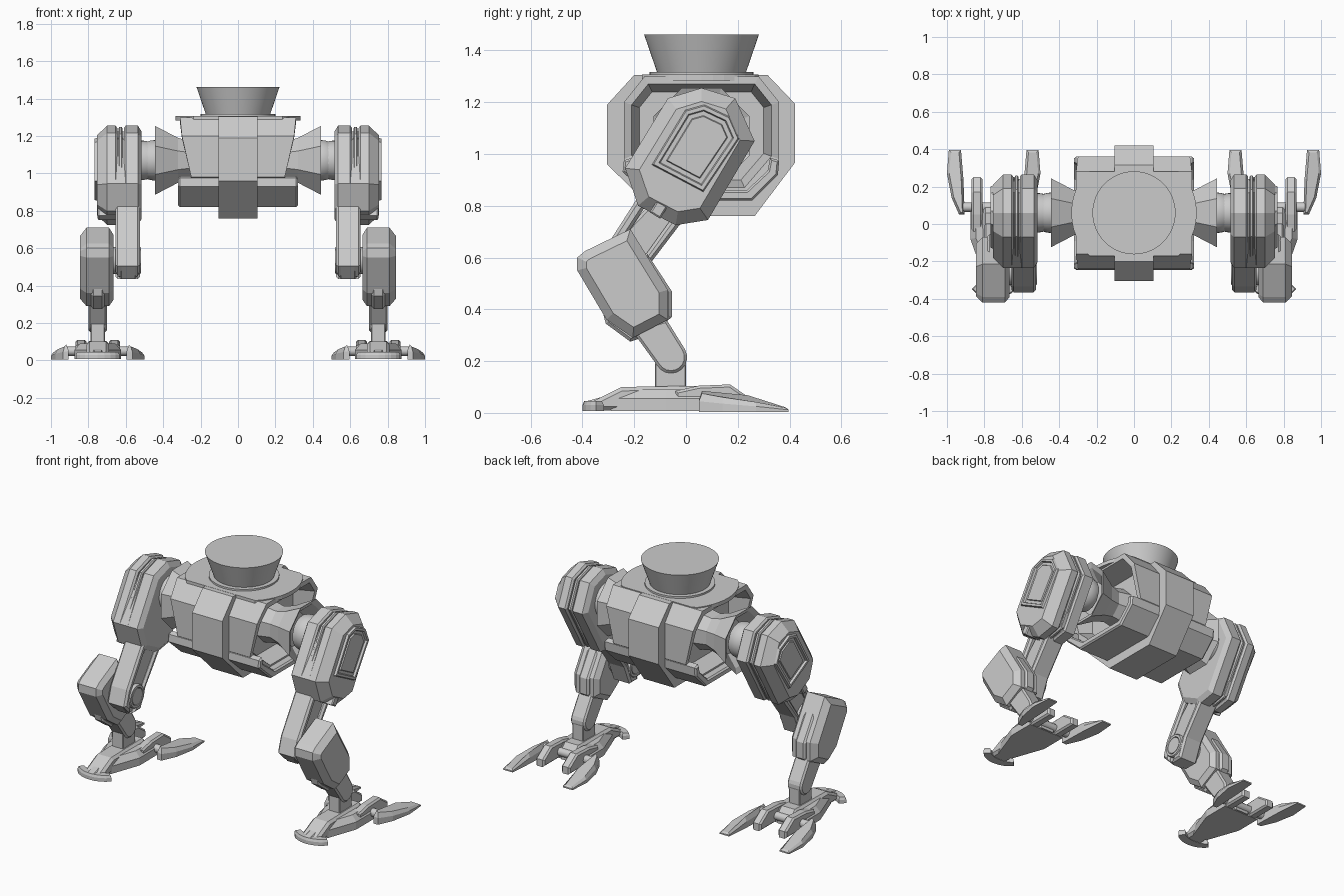
import bpy, bmesh
from math import radians, cos, sin, pi
from mathutils import Vector

if "Cube" in bpy.data.objects:
    bpy.data.objects.remove(bpy.data.objects["Cube"])


def inset(pts, d):
    """Move every edge of a closed 2D outline inward by d."""
    n = len(pts)
    p = [Vector(q) for q in pts]
    area = sum(p[i].x * p[(i + 1) % n].y - p[(i + 1) % n].x * p[i].y for i in range(n))
    s = 1 if area > 0 else -1
    out = []
    for i in range(n):
        a = (p[i] - p[i - 1]).normalized()
        b = (p[(i + 1) % n] - p[i]).normalized()
        na, nb = Vector((-a.y, a.x)) * s, Vector((-b.y, b.x)) * s
        out.append(p[i] + (na + nb) * (d / max(0.3, 1 + na.dot(nb))))
    return out


def finish(name, bm, mirror=True, smooth=False):
    bmesh.ops.recalc_face_normals(bm, faces=bm.faces)
    me = bpy.data.meshes.new(name)
    bm.to_mesh(me)
    bm.free()
    ob = bpy.data.objects.new(name, me)
    bpy.context.collection.objects.link(ob)
    if mirror:
        ob.modifiers.new("mirror", 'MIRROR')
    if smooth:
        bpy.context.view_layer.objects.active = ob
        ob.select_set(True)
        bpy.ops.object.shade_smooth_by_angle(angle=radians(35))
        ob.select_set(False)
    return ob


def loft(name, pts, rings, axis='x', mirror=True, start_cap=True, smooth=False):
    """Stack inset copies of an outline; each ring is (height or height list, inset)."""
    bm = bmesh.new()
    n = len(pts)
    loops = []
    for h, d in rings:
        hs = h if isinstance(h, list) else [h] * n
        co = inset(pts, d)
        loops.append([bm.verts.new((hs[i], co[i].x, co[i].y) if axis == 'x'
                                   else (co[i].x, co[i].y, hs[i])) for i in range(n)])
    for a, b in zip(loops, loops[1:]):
        for i in range(n):
            j = (i + 1) % n
            bm.faces.new((a[i], a[j], b[j], b[i]))
    if start_cap:
        bm.faces.new(loops[0][::-1])
    bm.faces.new(loops[-1])
    return finish(name, bm, mirror, smooth)


def slab(name, pts, x0, x1, c=0.012):
    return loft(name, pts, [(x0, c), (x0 + c, 0), (x1 - c, 0), (x1, c)])


def circle(cx, cy, r, n=32, ry=None, turn=0):
    return [(cx + r * cos(2 * pi * i / n + turn), cy + (ry or r) * sin(2 * pi * i / n + turn))
            for i in range(n)]


CY, CZ = 0.06, 1.07   # hip axis

# Body: proud central band and side shells with recessed openings
loft("body_centre_band",
     [(-.20, 1.305), (.315, 1.305), (.42, 1.195), (.42, .965), (.265, .76), (-.10, .76),
      (-.305, .96), (-.305, 1.19)],
     [(0, 0), (.105, 0), (.105, .05)], start_cap=False)
side = [(-.16, 1.30), (.28, 1.30), (.36, 1.2), (.36, .98), (.24, .84), (-.08, .84),
        (-.24, .98), (-.24, 1.2)]
sx = [.31, .31, .30, .25, .27, .27, .25, .30]
loft("body_side_shell", side, [(0, 0), (sx, 0), (sx, .03), (.17, .06)], start_cap=False)
loft("lower_guard",
     [(-.24, .975), (-.245, .93), (-.12, .82), (.255, .82), (.355, .92), (.36, .975),
      (.325, .985), (.315, .935), (.235, .86), (-.09, .86), (-.205, .945), (-.21, .985)],
     [(.10, 0), (.31, 0), (.32, .008)])

# Turret seat on top
disc = [(x, max(-.17, min(.28, y))) for x, y in circle(0, CY, .335, 48)]
loft("deck_plate", disc, [(1.282, 0), (1.306, 0)], 'z', False)
loft("turret_ring", circle(0, CY, .2, 48), [(1.30, 0), (1.317, 0)], 'z', False, smooth=True)
loft("turret_cone", circle(0, CY, .222, 64), [(1.31, .052), (1.462, 0)], 'z', False, smooth=True)

# Hip funnel, ball and hub
flare = circle(CY, CZ, .2, 8, turn=pi / 8)
loft("hip_funnel", flare, [(.16, .07), (.25, .085), (.32, .065), (.445, 0), (.43, .03), (.36, .09)])
bm = bmesh.new()
bmesh.ops.create_uvsphere(bm, u_segments=32, v_segments=16, radius=.108)
for v in bm.verts:
    v.co += Vector((.445, CY, CZ))
    if v.co.x < .40:
        v.co.x = .40
finish("hip_ball", bm, smooth=True)
loft("hip_hub", circle(CY, CZ, .105), [(.45, .01), (.505, 0), (.53, 0)], smooth=True)

# Thigh armour: two slabs with a ribbed groove between, and an outer framed panel
thigh = [(-.07, 1.215), (.06, 1.255), (.19, 1.215), (.265, 1.05), (.085, .745),
         (-.04, .725), (-.185, .80), (-.235, .945)]
rib = [(-.07, 1.18), (.055, 1.225), (.165, 1.19), (.24, 1.05), (.085, .765),
       (-.04, .735), (-.185, .80), (-.235, .945)]
loft("thigh_inner", thigh, [(.515, .03), (.535, 0), (.60, 0), (.61, .01)])
loft("thigh_groove", rib, [(.59, 0), (.66, 0)])
loft("thigh_rib", thigh, [(.618, .012), (.622, .006), (.634, .006), (.638, .012)])
loft("thigh_outer", thigh, [(.645, .012), (.655, 0), (.70, 0), (.755, .05)])
loft("thigh_panel",
     [(-.125, .96), (0, 1.165), (.07, 1.185), (.165, 1.14), (.20, 1.06), (.065, .86)],
     [(.735, -.012), (.768, 0), (.768, .014), (.75, .02), (.75, .032), (.762, .038)])
slab("thigh_bracket", [(-.055, .91), (-.015, .885), (-.10, .75), (-.14, .775)], .64, .75, .006)

# Lower thigh link with two rails and knee discs
link = [(-.05, .90), (.07, .85), (-.155, .555), (-.205, .435), (-.30, .435), (-.36, .50), (-.335, .60)]
slab("knee_link", link, .54, .635)
slab("link_front_rail", [(-.13, .92), (-.09, .90), (-.295, .585), (-.31, .45), (-.365, .505),
                         (-.335, .60)], .525, .655)
slab("link_rear_rail", [(.03, .87), (.07, .85), (-.155, .555), (-.205, .435), (-.29, .435),
                        (-.20, .55)], .525, .655)
knee = circle(-.255, .535, .072)
loft("knee_disc", knee, [(.518, .022), (.528, .022), (.518, .018), (.518, .004), (.525, 0), (.68, 0)],
     smooth=True)

# Shin armour with a pointed plate on the lower front
shin = [(-.42, .60), (-.39, .625), (-.215, .71), (-.07, .475), (-.07, .36), (-.205, .29),
        (-.307, .36), (-.42, .55)]
loft("shin", shin, [(.665, .03), (.69, 0), (.81, 0), (.845, .035)])
# Outline follows the slope from shin to ankle
slab("shin_spine", [(-.335, .44), (-.31, .345), (-.215, .275), (-.17, .29), (-.2, .42)], .715, .785)
slab("calf_plate", [(-.15, .615), (-.055, .47), (-.055, .37), (-.09, .34), (-.15, .45)], .715, .785)

# Ankle link and post
ax, az, ar = -.058, .215, .062
arc = [(ax + ar * cos(a), az + ar * sin(a)) for a in [radians(30 - 20 * i) for i in range(10)]]
loft("ankle_link", [(-.075, .36)] + arc + [(-.21, .32)],
     [(.70, .01), (.71, 0), (.79, 0), (.80, .01)])
slab("ankle_post", [(-.12, .09), (-.12, .2), (-.058, .23), (0, .2), (0, .09)], .712, .788, .004)

# Foot: core, side flanks, curved heel blade
F = .75
slab("foot_core", [(-.37, .01), (-.37, .04), (-.25, .10), (.06, .105), (.10, .06), (.10, .01)],
     F - .06, F + .06, .015)
loft("foot_flanks", [(F - .05, -.29), (F + .05, -.29), (F + .125, -.08), (F + .125, .09),
                     (F - .125, .09), (F - .125, -.08)],
     [(.008, .0), (.055, 0), (.09, .03)], 'z')
N = 9
angles = [radians(-150 + 120 * i / (N - 1)) for i in range(N)]
heel = [(F + .135 * cos(a), -.295 + .105 * sin(a)) for a in angles] + \
       [(F + .10 * cos(a), -.29 + .055 * sin(a)) for a in reversed(angles)]
loft("heel_blade", heel, [(.008, 0), (.03, 0), (.045, .006)], 'z')
slab("heel_claw", [(-.39, .01), (-.385, .045), (-.33, .06), (-.30, .01)], F - .025, F + .025, .006)

# Toes: short inner prongs, long outer leaves and the axle joining them
prong = [(-.04, .01), (-.04, .085), (.05, .105), (.17, .11), (.25, .055), (.25, .01)]
leaf = [(.905, .05), (.935, .05), (.975, .14), (1.0, .27), (.99, .395), (.925, .395), (.912, .24)]
tops = [.085, .075, .06, .042, .02, .022, .068]
for s, label in ((1, "outer"), (-1, "inner")):
    a, b = F + s * .06, F + s * .118
    slab("short_toe_" + label, prong, min(a, b), max(a, b), .01)
    pts = [(F + s * (x - F), y) for x, y in leaf]
    loft("long_toe_" + label, pts, [(.004, 0), ([z * .6 for z in tops], 0), (tops, .012)], 'z')
loft("toe_axle", circle(.09, .05, .025, 12), [(F - .17, 0), (F + .17, 0)], smooth=True)
